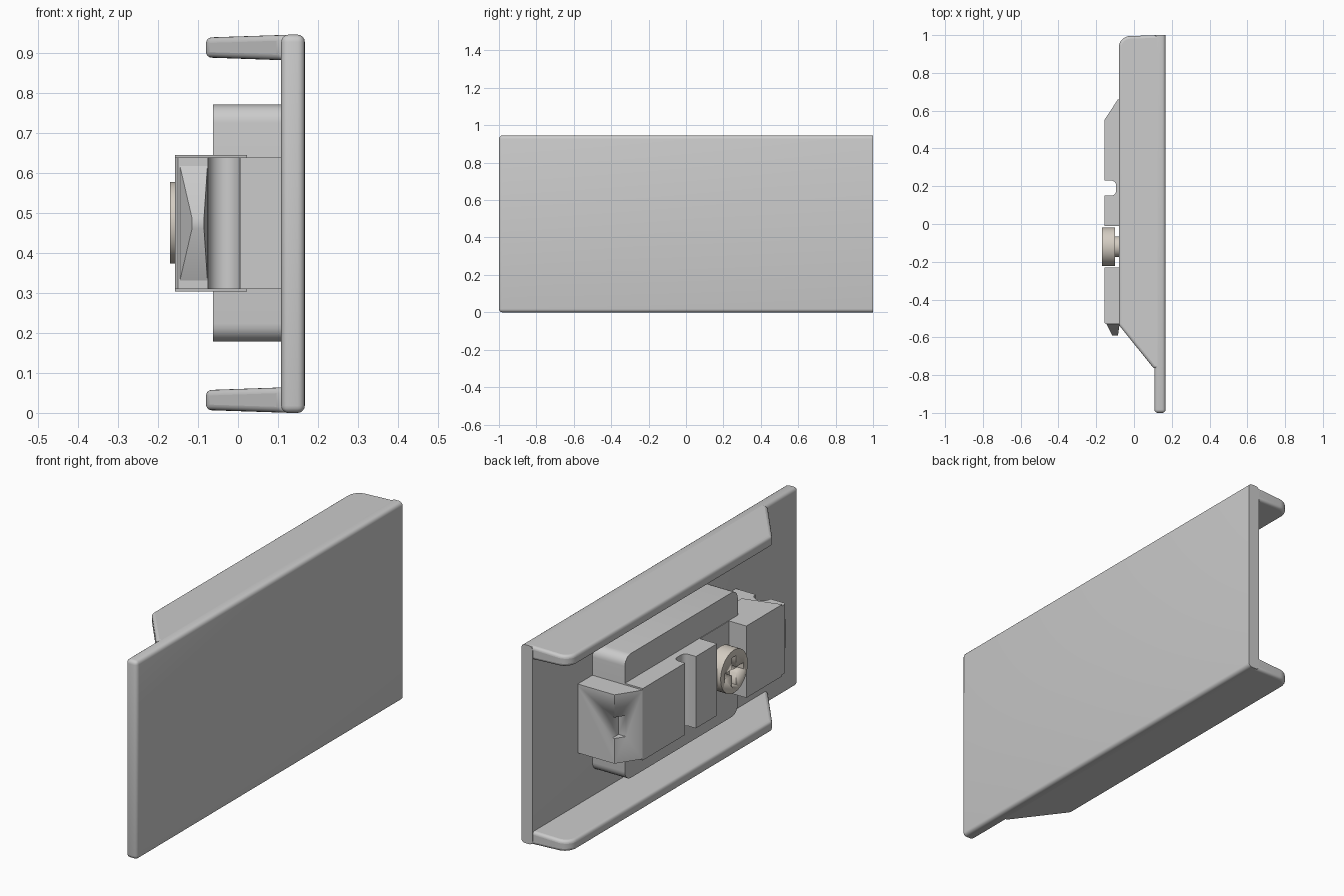
import bpy, bmesh, math
from mathutils import Matrix

if "Cube" in bpy.data.objects:
    bpy.data.objects.remove(bpy.data.objects["Cube"])

MID = 0.4725  # mirror height of the cover


def finish(bm, name, bevel=0, mat=None):
    bmesh.ops.recalc_face_normals(bm, faces=bm.faces)
    me = bpy.data.meshes.new(name)
    bm.to_mesh(me)
    bm.free()
    ob = bpy.data.objects.new(name, me)
    bpy.context.collection.objects.link(ob)
    if mat:
        me.materials.append(mat)
    if bevel:
        m = ob.modifiers.new("round", "BEVEL")
        m.width, m.segments, m.limit_method = bevel, 4, "ANGLE"
        m.angle_limit = math.radians(30)
    bpy.ops.object.select_all(action="DESELECT")
    ob.select_set(True)
    bpy.context.view_layer.objects.active = ob
    bpy.ops.object.shade_smooth_by_angle(angle=math.radians(32))
    return ob


def prism(pts, low, high):
    """Extrude an xy outline; low and high give z from x."""
    bm = bmesh.new()
    a = [bm.verts.new((x, y, low(x))) for x, y in pts]
    b = [bm.verts.new((x, y, high(x))) for x, y in pts]
    bm.faces.new(a)
    bm.faces.new(b)
    for i in range(len(pts)):
        j = (i + 1) % len(pts)
        bm.faces.new((a[i], a[j], b[j], b[i]))
    return bm


def box(x0, x1, y0, y1, z0, z1):
    return prism([(x0, y0), (x1, y0), (x1, y1), (x0, y1)], lambda x: z0, lambda x: z1)


def arc(cx, cy, r, a0, a1, n):
    return [(cx + r * math.cos(math.radians(a0 + (a1 - a0) * i / n)),
             cy + r * math.sin(math.radians(a0 + (a1 - a0) * i / n))) for i in range(n + 1)]


def cut(ob, cutter):
    m = ob.modifiers.new("cut", "BOOLEAN")
    m.operation, m.solver, m.object = "DIFFERENCE", "EXACT", cutter
    cutter.hide_render = True
    cutter.hide_set(True)


# Cover plate, rounded everywhere except around its back end
bm = box(0.108, 0.167, -1, 1, 0, 2 * MID)
edges = [e for e in bm.edges if not all(v.co.y > 0.9 for v in e.verts)]
bmesh.ops.bevel(bm, geom=edges, offset=0.018, segments=4, profile=0.5, affect="EDGES")
finish(bm, "cover_plate")

# Tapered side flanges
flange = [(0.145, -0.765), (0.105, -0.765), (-0.08, -0.535)]
flange += arc(-0.02, 0.935, 0.06, 180, 90, 8) + [(0.145, 1.0)]
for name, s in (("upper_flange", 1), ("lower_flange", -1)):
    bm = prism(flange, lambda x: MID + s * (0.4155 - 0.035 * (x + 0.08)),
               lambda x: MID + s * (0.4655 + 0.033 * (x + 0.08)))
    finish(bm, name, bevel=0.014)

# Mounting block with corners rounded in the yz plane
bm = box(-0.063, 0.12, -0.30, 0.55, 0.178, 0.77)
edges = [e for e in bm.edges if abs(e.verts[0].co.x - e.verts[1].co.x) > 0.1]
bmesh.ops.bevel(bm, geom=edges, offset=0.045, segments=6, profile=0.5, affect="EDGES")
finish(bm, "mounting_block")

# Clip outline with the round slot and the screw recess
slots = [(-0.157, 0.55), (-0.157, 0.23)]
slots += arc(-0.12, 0.205, 0.025, 90, 0, 4) + arc(-0.12, 0.175, 0.025, 0, -90, 4)
slots += [(-0.157, 0.15), (-0.157, -0.01), (-0.066, -0.01), (-0.066, -0.23), (-0.157, -0.23)]
body = [(0.12, 0.66), (-0.085, 0.66)] + slots + [(-0.157, -0.52), (-0.15, -0.53), (-0.075, -0.53)]
body += arc(-0.035, -0.53, 0.04, 180, 0, 10)[1:] + [(0.12, -0.53)]
clip = finish(prism(body, lambda x: 0.31, lambda x: 0.638), "clip_body")
cut(clip, finish(box(-0.2, -0.075, 0.615, 0.7, 0.43, 0.53), "notch_cutter"))

# Slightly wider jaw around the clip
jaw = [(0.022, 0.55)] + slots + [(-0.157, -0.5), (0.022, -0.45)]
finish(prism(jaw, lambda x: 0.303, lambda x: 0.645), "clip_jaw")

# Pointed nose at the front end of the clip
bm = box(-0.15, -0.075, -0.59, -0.52, 0.31, 0.638)
for v in bm.verts:
    if v.co.y < -0.55:
        v.co.x = -0.115 if v.co.x < -0.1 else -0.085
        v.co.z = 0.46 if v.co.z < MID else 0.487
finish(bm, "clip_nose")

# Clamp screw with a cross recess
metal = bpy.data.materials.new("screw_metal")
metal.diffuse_color = (0.66, 0.61, 0.54, 1)
metal.use_nodes = True
metal.node_tree.nodes["Principled BSDF"].inputs["Base Color"].default_value = metal.diffuse_color


def cylinder(x0, x1, r):
    bm = bmesh.new()
    m = Matrix.Translation(((x0 + x1) / 2, -0.12, 0.475)) @ Matrix.Rotation(math.pi / 2, 4, "Y")
    bmesh.ops.create_cone(bm, cap_ends=True, segments=48, radius1=r, radius2=r, depth=x1 - x0, matrix=m)
    return bm


head = finish(cylinder(-0.17, -0.10, 0.102), "screw_head", mat=metal)
cut(head, finish(box(-0.2, -0.135, -0.135, -0.105, 0.405, 0.545), "cross_cutter_tall"))
cut(head, finish(box(-0.2, -0.136, -0.19, -0.05, 0.46, 0.49), "cross_cutter_wide"))
finish(cylinder(-0.105, -0.05, 0.055), "screw_shaft", mat=metal)
